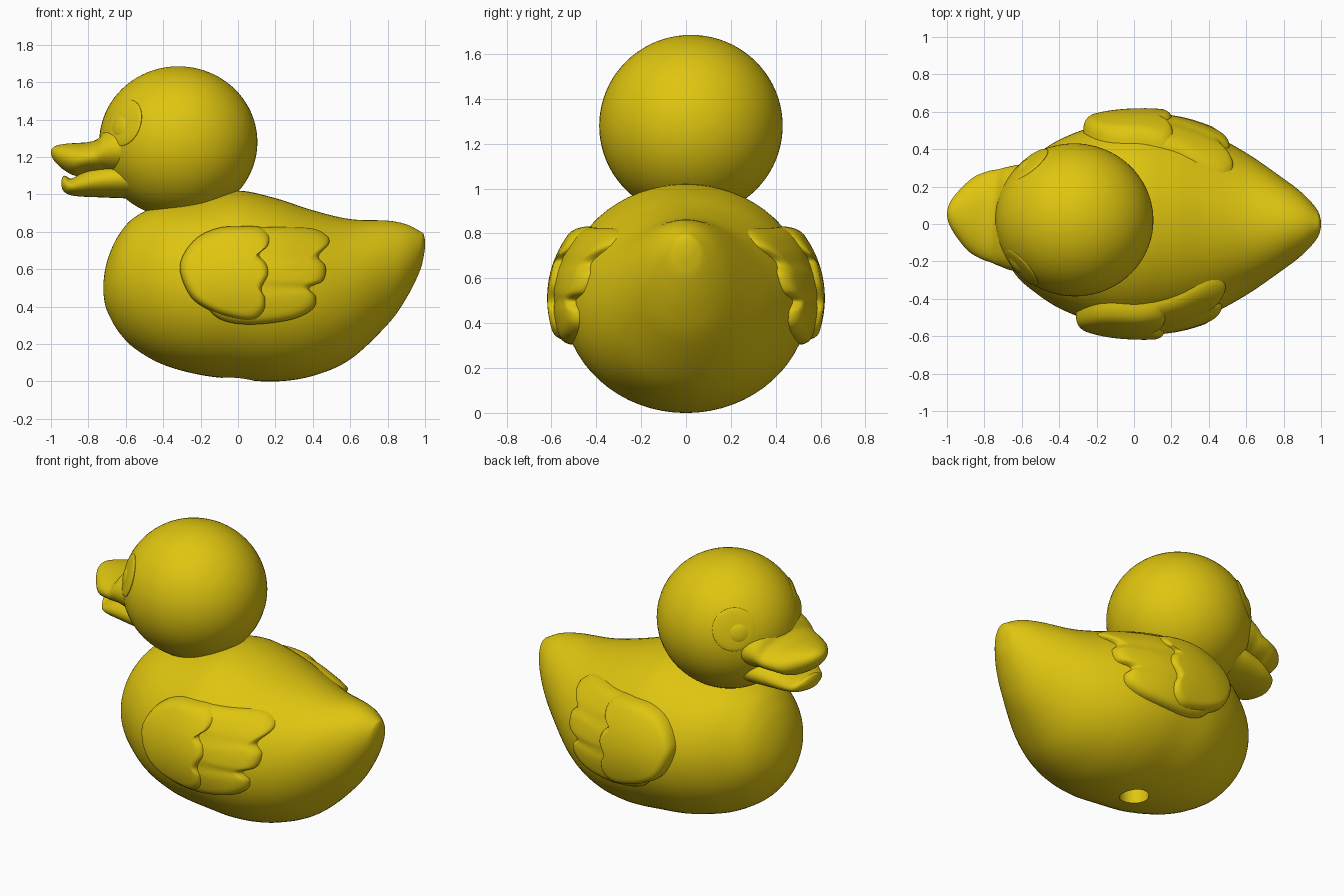
import bpy, bmesh, math
from mathutils import Matrix, Vector

if "Cube" in bpy.data.objects:
    bpy.data.objects.remove(bpy.data.objects["Cube"])

yellow = bpy.data.materials.new("yellow_rubber")
yellow.diffuse_color = (0.74, 0.56, 0.005, 1)
yellow.use_nodes = True
yellow.node_tree.nodes["Principled BSDF"].inputs["Base Color"].default_value = yellow.diffuse_color
HEAD = Vector((-0.319, 0.022, 1.28))
HEAD_R = Vector((0.423, 0.409, 0.405))
TURN = (Matrix.Translation(HEAD) @ Matrix.Rotation(math.radians(-4.5), 4, 'Z')
        @ Matrix.Translation(-HEAD))


def smooth(ob, angle=40):
    bpy.ops.object.select_all(action='DESELECT')
    ob.select_set(True)
    bpy.context.view_layer.objects.active = ob
    bpy.ops.object.shade_smooth_by_angle(angle=math.radians(angle))


def finish(bm, name, angle=40):
    bmesh.ops.recalc_face_normals(bm, faces=bm.faces)
    me = bpy.data.meshes.new(name)
    bm.to_mesh(me)
    bm.free()
    ob = bpy.data.objects.new(name, me)
    bpy.context.collection.objects.link(ob)
    me.materials.append(yellow)
    smooth(ob, angle)
    return ob


def catmull(pts, steps):
    """Smooth curve through pts[1:-1]; first and last are guide points."""
    out = []
    for a, b, c, d in zip(pts, pts[1:], pts[2:], pts[3:]):
        for k in range(steps):
            t = k / steps
            out.append(tuple(0.5 * (2 * q + (r - p) * t + (2 * p - 5 * q + 4 * r - s) * t * t
                                    + (3 * q - p - 3 * r + s) * t ** 3)
                             for p, q, r, s in zip(a, b, c, d)))
    return out + [tuple(pts[-2])]


def sections(keys, steps=7):
    """Keys are (x, bottom z, top z, half width); pointed ends become round."""
    def guide(k):
        return (k[0], k[2], k[1], -k[3])
    return catmull([guide(keys[1])] + keys + [guide(keys[-2])], steps)


def loft(secs, y0=0, n=64):
    bm = bmesh.new()
    rings = []
    for x, zb, zt, w in secs[1:-1]:
        zc, rz = (zb + zt) / 2, (zt - zb) / 2
        rings.append([bm.verts.new((x, y0 + w * math.cos(2 * math.pi * i / n),
                                    zc + rz * math.sin(2 * math.pi * i / n))) for i in range(n)])
    for a, b in zip(rings, rings[1:]):
        for i in range(n):
            bm.faces.new((a[i], a[(i + 1) % n], b[(i + 1) % n], b[i]))
    for s, ring in ((secs[0], rings[0]), (secs[-1], rings[-1])):
        tip = bm.verts.new((s[0], y0, (s[1] + s[2]) / 2))
        for i in range(n):
            bm.faces.new((ring[i], ring[(i + 1) % n], tip))
    return bm


def ellipsoid(name, matrix):
    bm = bmesh.new()
    bmesh.ops.create_uvsphere(bm, u_segments=64, v_segments=40, radius=1, matrix=matrix)
    return finish(bm, name)


# Body with upturned tail
body_secs = sections([
    (-.72, .5, .5, 0), (-.71, .41, .6, .1), (-.68, .335, .7, .19), (-.63, .255, .795, .275),
    (-.55, .175, .88, .35), (-.4, .09, .95, .45), (-.2, .035, .985, .525), (0, .012, 1.02, .55),
    (.2, 0, .98, .54), (.4, .03, .915, .485), (.6, .118, .868, .38), (.8, .305, .86, .242),
    (.9, .445, .84, .165), (.97, .585, .805, .09), (.993, .67, .785, .045), (1, .735, .735, 0)])
body = finish(loft(body_secs), "body")

# Round hole in the underside
bm = bmesh.new()
bmesh.ops.create_cone(bm, cap_ends=True, segments=64, radius1=.085, radius2=.085, depth=.5)
cutter = finish(bm, "hole_cutter")
cutter.hide_render = True
mod = body.modifiers.new("hole", 'BOOLEAN')
mod.operation, mod.solver, mod.object = 'DIFFERENCE', 'EXACT', cutter
bpy.context.view_layer.objects.active = body
bpy.ops.object.modifier_apply(modifier="hole")
bpy.data.objects.remove(cutter)
smooth(body)

# Head
ellipsoid("head", TURN @ Matrix.Translation(HEAD) @ Matrix.Diagonal((*HEAD_R, 1)))

# Bill, slightly open at the tip
bills = {
    "upper_bill": [(-.45, 1.2, 1.2, 0), (-.5, 1.08, 1.42, .28), (-.62, 1.09, 1.4, .285),
                   (-.7, 1.105, 1.355, .265), (-.745, 1.11, 1.3, .25), (-.8, 1.11, 1.28, .235),
                   (-.87, 1.1, 1.275, .2), (-.93, 1.13, 1.27, .14), (-.975, 1.17, 1.26, .08),
                   (-.995, 1.2, 1.245, .035), (-1, 1.225, 1.225, 0)],
    "lower_bill": [(-.45, 1.05, 1.05, 0), (-.5, .98, 1.19, .22), (-.62, .98, 1.19, .225),
                   (-.75, .985, 1.16, .2), (-.83, .988, 1.12, .172), (-.89, .995, 1.085, .135),
                   (-.925, 1.01, 1.1, .085), (-.94, 1.03, 1.09, .045), (-.945, 1.058, 1.058, 0)],
}
for name, keys in bills.items():
    bm = loft(sections(keys, 6), HEAD.y - .012, 48)
    bm.transform(TURN)
    finish(bm, name)

# Eyes: shallow discs with a smaller raised pupil
for side, label in ((-1, "right"), (1, "left")):
    for part, az, el, r, thick, f in (("eye", 46, 15, .128, .02, .962),
                                      ("pupil", 42, 12, .062, .022, .978)):
        a, e = math.radians(az), math.radians(el)
        d = Vector((-math.cos(a) * math.cos(e), side * math.sin(a) * math.cos(e), math.sin(e)))
        pos = HEAD + d * HEAD_R.y * f
        rot = d.to_track_quat('Z', 'Y').to_matrix().to_4x4()
        ellipsoid(f"{part}_{label}", TURN @ Matrix.Translation(pos) @ rot
                  @ Matrix.Diagonal((r, r, thick, 1)))


def body_y(x, z):
    """Half width of the body at a side-view position."""
    for a, b in zip(body_secs, body_secs[1:]):
        if a[0] <= x <= b[0]:
            t = (x - a[0]) / max(b[0] - a[0], 1e-6)
            _, zb, zt, w = (p + (q - p) * t for p, q in zip(a, b))
            u = (2 * z - zb - zt) / (zt - zb)
            return w * math.sqrt(max(0, 1 - u * u))
    return 0


def wing_layer(name, outline, centre, height, side, grooves=()):
    """Raised patch that follows the body, with a rounded rim."""
    edge = catmull([outline[-1]] + outline + outline[:2], 6)[:-1]
    rim = [(1, -.05), (1, height * .3), (.985, height * .55), (.96, height * .78),
           (.92, height * .92), (.87, height)] + [(s / 20, height) for s in range(16, 1, -2)]
    bm = bmesh.new()

    def vert(x, z, h):
        dip = sum(.007 * math.exp(-((z - g) / .025) ** 2) for g in grooves)
        return bm.verts.new((x, side * (body_y(x, z) + h - dip), z))
    rings = [[vert(centre[0] + (x - centre[0]) * s, centre[1] + (z - centre[1]) * s, h)
              for x, z in edge] for s, h in rim]
    n = len(edge)
    for a, b in zip(rings, rings[1:]):
        for i in range(n):
            bm.faces.new((a[i], a[(i + 1) % n], b[(i + 1) % n], b[i]))
    tip = vert(*centre, height)
    for i in range(n):
        bm.faces.new((rings[-1][i], rings[-1][(i + 1) % n], tip))
    bmesh.ops.recalc_face_normals(bm, faces=bm.faces)
    ob = finish(bm, name, 50)
    if ob.data.polygons[-1].normal.y * side < 0:
        ob.data.flip_normals()


# Wings: rounded shoulder over a scalloped feather layer
shoulder = [(-.31, .59), (-.285, .69), (-.21, .775), (-.1, .822), (.02, .83), (.12, .825),
            (.168, .785), (.165, .73), (.115, .68), (.155, .63), (.165, .57), (.128, .495),
            (.15, .44), (.14, .37), (.08, .325), (-.02, .335), (-.14, .375), (-.25, .45)]
feathers = [(-.2, .56), (-.12, .75), (.02, .82), (.2, .825), (.385, .82), (.465, .788),
            (.487, .74), (.43, .67), (.468, .615), (.455, .54), (.38, .5), (.417, .45),
            (.396, .385), (.28, .33), (.06, .305), (-.1, .335), (-.18, .43)]
for side, label, dx in ((-1, "right", 0), (1, "left", .04)):
    for part, line, c, h, grooves in (("shoulder", shoulder, (-.06, .58), .068, ()),
                                      ("feathers", feathers, (.12, .57), .044, (.67, .5))):
        wing_layer(f"wing_{part}_{label}", [(x + dx, z) for x, z in line],
                   (c[0] + dx, c[1]), h, side, grooves)
